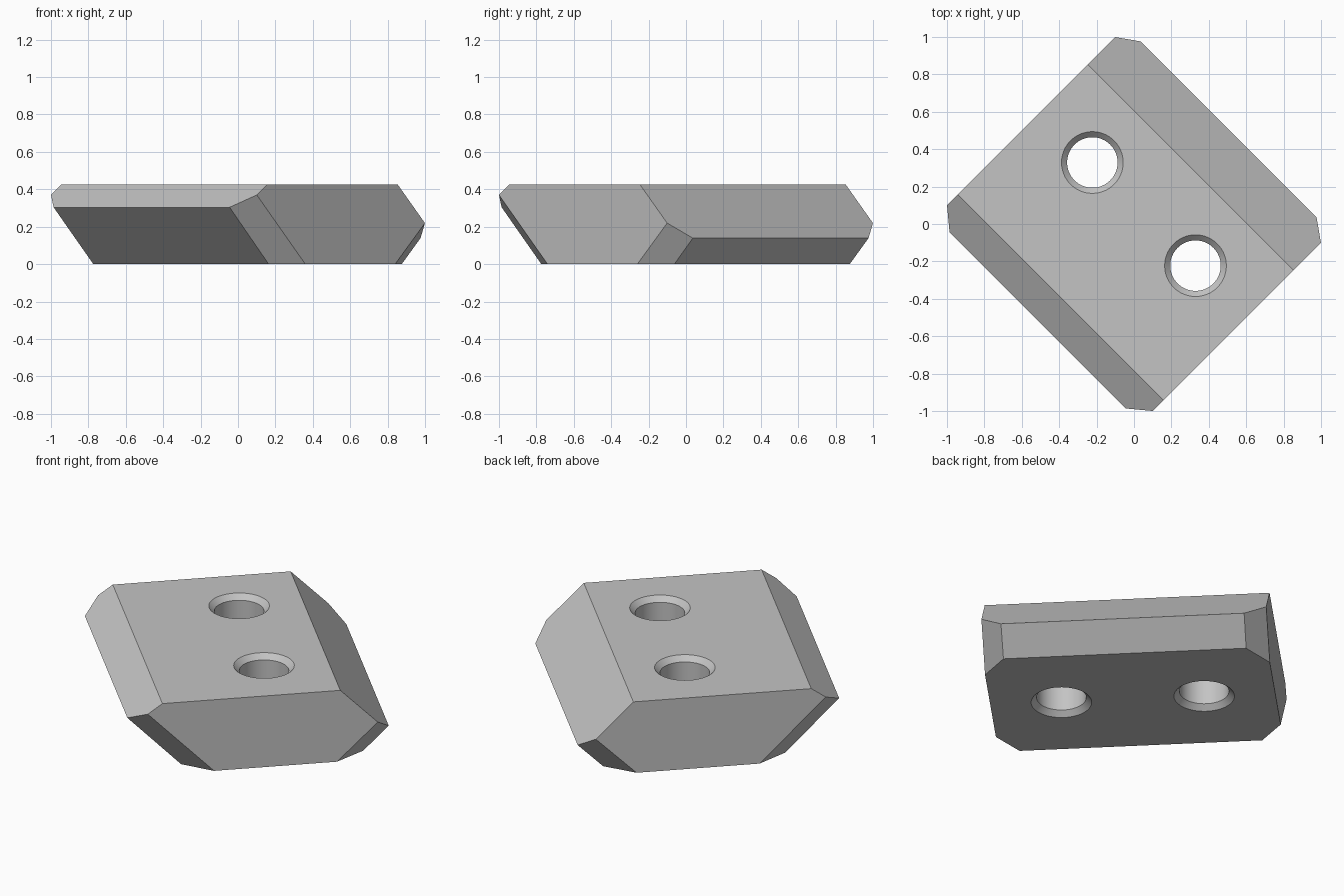
import bpy, bmesh, math
from mathutils import Vector, Matrix

default = bpy.data.objects.get("Cube")
if default:
    bpy.data.objects.remove(default, do_unlink=True)

HALF = 0.778      # half length of the block
TOP = 0.427       # height of the block
TURN = Matrix.Rotation(math.radians(45), 4, 'Z')

grey = bpy.data.materials.new("light_grey")
grey.use_nodes = True
colour = (0.55, 0.55, 0.55, 1)
grey.diffuse_color = colour
grey.node_tree.nodes["Principled BSDF"].inputs["Base Color"].default_value = colour


def make_object(name, bm):
    bmesh.ops.recalc_face_normals(bm, faces=bm.faces)
    mesh = bpy.data.meshes.new(name)
    bm.to_mesh(mesh)
    bm.free()
    mesh.materials.append(grey)
    obj = bpy.data.objects.new(name, mesh)
    bpy.context.collection.objects.link(obj)
    return obj


def cut_corner(bm, a, b, c):
    """Slice off the corner lying beyond the plane through three points."""
    a, b, c = Vector(a), Vector(b), Vector(c)
    normal = (b - a).cross(c - a).normalized()
    if normal.dot(a - Vector((0, 0, TOP / 2))) < 0:
        normal.negate()
    geom = bm.verts[:] + bm.edges[:] + bm.faces[:]
    cut = bmesh.ops.bisect_plane(bm, geom=geom, plane_co=a, plane_no=normal, clear_outer=True)
    edges = [e for e in cut["geom_cut"] if isinstance(e, bmesh.types.BMEdge)]
    bmesh.ops.holes_fill(bm, edges=edges)


# Block: bevelled cross-section extruded along its length
profile = [(-0.555, TOP), (0.428, TOP), (0.716, 0.139),
           (0.575, 0), (-0.431, 0), (-0.729, 0.304)]
bm = bmesh.new()
face = bm.faces.new([bm.verts.new((u, -HALF, z)) for u, z in profile])
ext = bmesh.ops.extrude_face_region(bm, geom=[face])
bmesh.ops.translate(bm, vec=(0, 2 * HALF, 0),
                    verts=[v for v in ext["geom"] if isinstance(v, bmesh.types.BMVert)])
bmesh.ops.recalc_face_normals(bm, faces=bm.faces)

# Four lower corners sliced off
for s in (-1, 1):
    cut_corner(bm, (0.41, s * HALF, 0), (0.575, s * 0.663, 0), (0.636, s * HALF, 0.22))
    cut_corner(bm, (-0.269, s * HALF, 0), (-0.431, s * 0.663, 0), (-0.636, s * HALF, 0.37))
bm.transform(TURN)
block = make_object("block", bm)

# Two through holes, countersunk at both ends
for s in (-1, 1):
    bm = bmesh.new()
    rings = [(0.185, -0.02), (0.135, 0.03), (0.135, TOP - 0.03), (0.185, TOP + 0.02)]
    points = [bm.verts.new((r, 0, z)) for r, z in rings]
    edges = [bm.edges.new(pair) for pair in zip(points, points[1:])]
    bmesh.ops.spin(bm, geom=points + edges, axis=(0, 0, 1), cent=(0, 0, 0),
                   angle=math.tau, steps=64, use_merge=True)
    bmesh.ops.remove_doubles(bm, verts=bm.verts, dist=0.0001)
    bmesh.ops.holes_fill(bm, edges=[e for e in bm.edges if e.is_boundary])
    bm.transform(TURN @ Matrix.Translation((0.075, s * 0.39, 0)))
    cutter = make_object("hole_cutter", bm)
    cutter.hide_render = True
    mod = block.modifiers.new("hole", 'BOOLEAN')
    mod.operation = 'DIFFERENCE'
    mod.solver = 'EXACT'
    mod.object = cutter
    bpy.ops.object.select_all(action='DESELECT')
    bpy.context.view_layer.objects.active = block
    block.select_set(True)
    bpy.ops.object.modifier_apply(modifier=mod.name)
    bpy.data.objects.remove(cutter, do_unlink=True)

bpy.ops.object.shade_smooth_by_angle(angle=math.radians(25))
